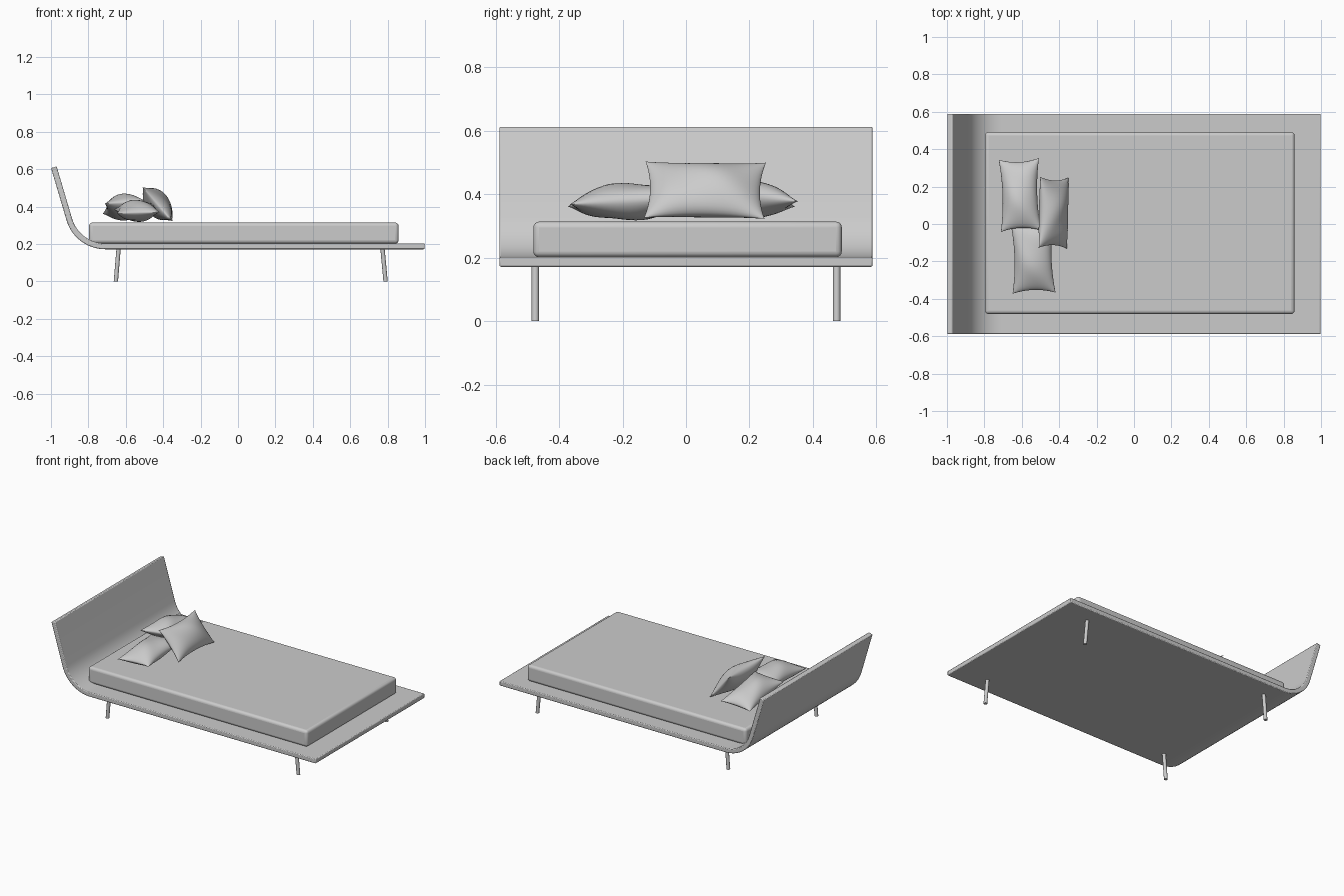
import bpy, bmesh, math
from mathutils import Vector, Matrix

if "Cube" in bpy.data.objects:
    bpy.data.objects.remove(bpy.data.objects["Cube"])


def make_object(name, bm, bevel=0.0, segments=2, angle=35):
    bmesh.ops.recalc_face_normals(bm, faces=bm.faces)
    mesh = bpy.data.meshes.new(name)
    bm.to_mesh(mesh)
    bm.free()
    ob = bpy.data.objects.new(name, mesh)
    bpy.context.collection.objects.link(ob)
    if bevel:
        mod = ob.modifiers.new("soft_edges", 'BEVEL')
        mod.width = bevel
        mod.segments = segments
        mod.limit_method = 'ANGLE'
        mod.angle_limit = math.radians(40)
    bpy.ops.object.select_all(action='DESELECT')
    ob.select_set(True)
    bpy.context.view_layer.objects.active = ob
    bpy.ops.object.shade_smooth_by_angle(angle=math.radians(angle))
    return ob


# Frame: one bent sheet, base curving up into a leaning headboard
def bed_frame():
    half, radius, zc, lean = 0.0155, 0.20, 0.187, math.radians(16.5)
    bend_x = -0.71
    line = [(Vector((0.998, zc)), Vector((0, 1)))]
    centre = Vector((bend_x, zc + radius))
    steps = 14
    for i in range(steps + 1):
        a = (math.pi / 2 - lean) * i / steps
        n = Vector((math.sin(a), math.cos(a)))
        line.append((centre - n * radius, n))
    n = line[-1][1]
    along = Vector((-n.y, n.x))
    last = line[-1][0]
    line.append((last + along * ((0.61 - last.y) / along.y), n))
    outline = [p + n * half for p, n in line] + [p - n * half for p, n in reversed(line)]
    bm = bmesh.new()
    face = bm.faces.new([bm.verts.new((p.x, -0.588, p.y)) for p in outline])
    res = bmesh.ops.extrude_face_region(bm, geom=[face])
    verts = [v for v in res["geom"] if isinstance(v, bmesh.types.BMVert)]
    bmesh.ops.translate(bm, verts=verts, vec=(0, 1.176, 0))
    make_object("bed_frame", bm, 0.005)


# Mattress: rounded slab
def mattress():
    bm = bmesh.new()
    bmesh.ops.create_cube(bm, size=1, matrix=Matrix.Translation((0.031, 0.005, 0.258))
                          @ Matrix.Diagonal((1.655, 0.972, 0.112, 1)))
    make_object("mattress", bm, 0.018, 4)


# Legs: thin round posts splayed towards head and foot
def leg(name, top, bottom, y):
    a, b = Vector((top, y, 0.18)), Vector((bottom, y, 0.0))
    bm = bmesh.new()
    bmesh.ops.create_cone(bm, cap_ends=True, segments=20, radius1=0.0115,
                          radius2=0.0115, depth=b.z - a.z or 1)
    for v in bm.verts:
        end = a if v.co.z > 0 else b
        v.co = Vector((v.co.x + end.x, v.co.y + end.y, end.z))
    make_object(name, bm)


# Pillow: two puffed sheets joined at a seam with pulled-out corners
def pillow(name, centre, long_axis, short_axis, size):
    u_ax = Vector(long_axis).normalized()
    n_ax = u_ax.cross(Vector(short_axis)).normalized()
    v_ax = n_ax.cross(u_ax)
    a, b, t = size
    nu, nv = 28, 18
    bm = bmesh.new()
    for side in (1, -1):
        grid = []
        for i in range(nu + 1):
            u = -math.cos(math.pi * i / nu)
            row = []
            for j in range(nv + 1):
                v = -math.cos(math.pi * j / nv)
                fu, fv = max(0, 1 - u * u), max(0, 1 - v * v)
                puff = t * fu ** 0.62 * fv ** 0.55
                wave = 0.006 * math.sin(4 * u + 2 * v) * fu * fv
                p = (u_ax * a * u * (1 - 0.09 * fv) + v_ax * b * v * (1 - 0.14 * fu)
                     + n_ax * (side * puff + wave))
                row.append(bm.verts.new(Vector(centre) + p))
            grid.append(row)
        for i in range(nu):
            for j in range(nv):
                bm.faces.new((grid[i][j], grid[i + 1][j], grid[i + 1][j + 1], grid[i][j + 1]))
    bmesh.ops.remove_doubles(bm, verts=bm.verts, dist=0.00005)
    make_object(name, bm, angle=60)


bed_frame()
mattress()
for side, y in (("front", -0.475), ("back", 0.475)):
    leg("head_leg_" + side, -0.638, -0.653, y)
    leg("foot_leg_" + side, 0.772, 0.789, y)
pillow("pillow_back", (-0.61, 0.155, 0.397), (-0.03, 0.98, -0.14), (1, 0.05, 0.08), (0.195, 0.108, 0.064))
pillow("pillow_front", (-0.54, -0.18, 0.377), (-0.03, 0.98, 0.06), (1, 0, 0.03), (0.19, 0.115, 0.058))
pillow("pillow_leaning", (-0.43, 0.06, 0.413), (0.02, 1, -0.01), (-0.65, 0, 0.76), (0.19, 0.117, 0.062))
